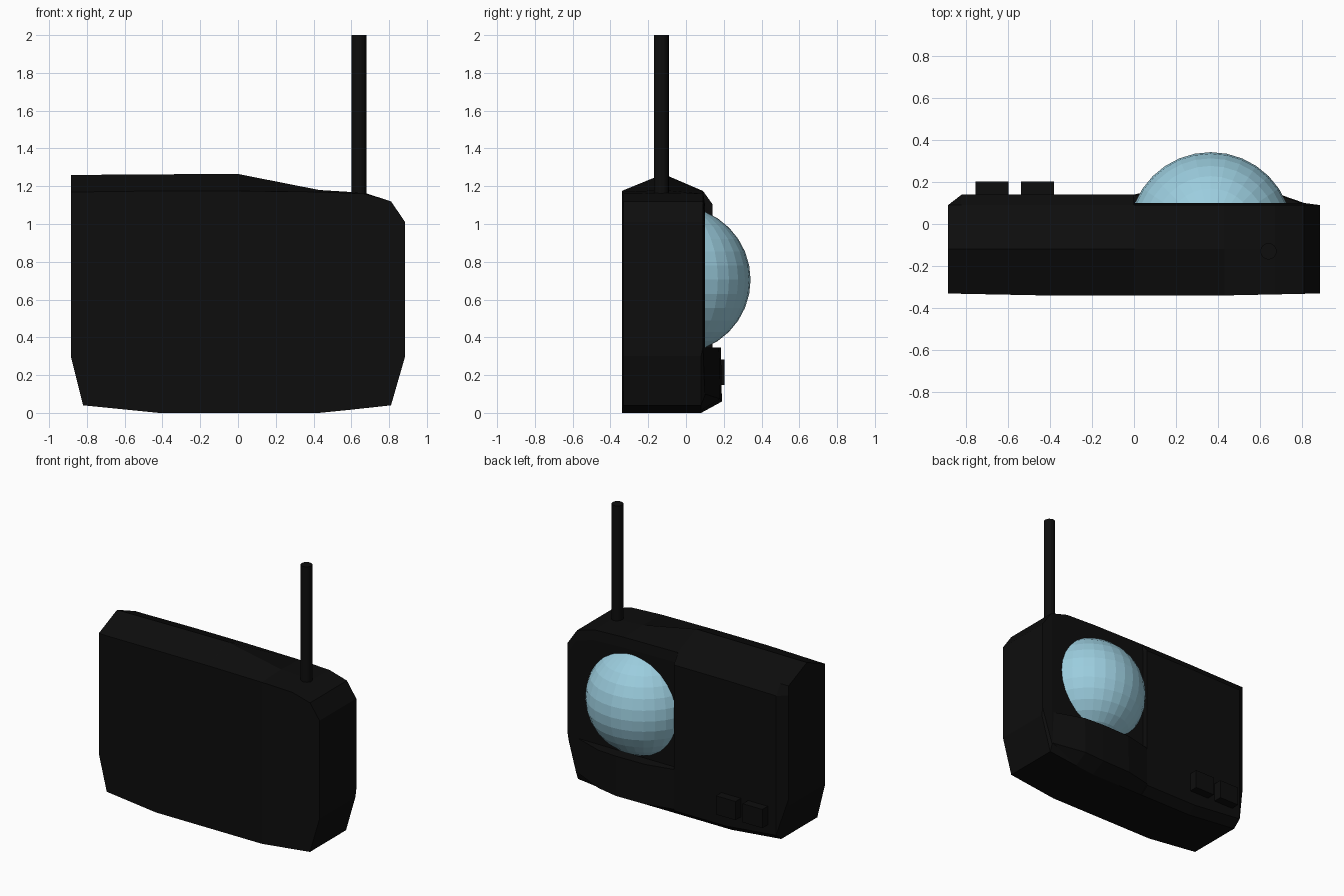
import bpy, bmesh, math
from mathutils import Matrix, Vector

if "Cube" in bpy.data.objects:
    bpy.data.objects.remove(bpy.data.objects["Cube"])


def material(name, rgb):
    m = bpy.data.materials.new(name)
    m.diffuse_color = (*rgb, 1)
    m.use_nodes = True
    m.node_tree.nodes["Principled BSDF"].inputs["Base Color"].default_value = m.diffuse_color
    return m


black = material("black_plastic", (0.004, 0.004, 0.004))
blue = material("blue_glass", (0.33, 0.61, 0.73))


def finish(bm, name, mat):
    bmesh.ops.recalc_face_normals(bm, faces=bm.faces)
    me = bpy.data.meshes.new(name)
    bm.to_mesh(me)
    bm.free()
    me.materials.append(mat)
    ob = bpy.data.objects.new(name, me)
    bpy.context.collection.objects.link(ob)
    return ob


def loft(name, sections, mat):
    """Skin matching (x, [(y, z), ...]) rings and cap both ends."""
    bm = bmesh.new()
    rings = [[bm.verts.new((x, y, z)) for y, z in ring] for x, ring in sections]
    for a, b in zip(rings, rings[1:]):
        n = len(a)
        for i in range(n):
            bm.faces.new((a[i], a[(i + 1) % n], b[(i + 1) % n], b[i]))
    bm.faces.new(rings[0])
    bm.faces.new(rings[-1])
    return finish(bm, name, mat)


def body_ring(front, back, low, top_front, ridge, shoulder, bevel=0.05):
    return [(front, low), (front, top_front), (-0.12, ridge), (min(back, 0.09), shoulder),
            (back, shoulder - 0.07), (back, low + bevel), (min(back, 0.08), low)]


# Main housing, stepped down at x = 0 for the dome bay
loft("body", [
    (-0.885, body_ring(-0.33, 0.09, 0.30, 1.17, 1.26, 1.17)),
    (-0.82, body_ring(-0.332, 0.14, 0.04, 1.17, 1.26, 1.17)),
    (-0.42, body_ring(-0.34, 0.14, 0.00, 1.175, 1.263, 1.175)),
    (0.0, body_ring(-0.34, 0.14, 0.00, 1.175, 1.265, 1.175)),
    (0.004, body_ring(-0.34, 0.10, 0.00, 1.175, 1.264, 1.175)),
    (0.43, body_ring(-0.34, 0.10, 0.00, 1.17, 1.18, 1.17)),
    (0.67, body_ring(-0.335, 0.10, 0.025, 1.16, 1.165, 1.16)),
    (0.81, body_ring(-0.332, 0.10, 0.04, 1.12, 1.12, 1.12)),
    (0.885, body_ring(-0.33, 0.09, 0.30, 1.01, 1.01, 1.01)),
], black)

# Bulging lip below the dome
loft("dome_lip", [
    (x, [(0.05, low), (0.08, low), (y, low + 0.06), (y - 0.005, 0.345), (0.05, 0.345)])
    for x, y, low in [(0.0, 0.14, 0.0), (0.2, 0.185, 0.0), (0.43, 0.19, 0.0),
                      (0.58, 0.18, 0.015), (0.81, 0.10, 0.04)]
], black)

# Faceted dome: the part of a sphere standing clear of the back
bm = bmesh.new()
bmesh.ops.create_uvsphere(bm, u_segments=32, v_segments=16, radius=0.39,
                          matrix=Matrix.Translation((0.365, -0.048, 0.705)))
cut = bmesh.ops.bisect_plane(bm, geom=bm.verts[:] + bm.edges[:] + bm.faces[:],
                             plane_co=Vector((0, 0.095, 0)), plane_no=Vector((0, 1, 0)),
                             clear_inner=True)
finish(bm, "dome", blue)

# Antenna
bm = bmesh.new()
bmesh.ops.create_cone(bm, cap_ends=True, segments=16, radius1=0.039, radius2=0.039,
                      depth=0.9, matrix=Matrix.Translation((0.64, -0.13, 1.55)))
finish(bm, "antenna", black)

# Two push buttons
for i, x in enumerate((-0.675, -0.46)):
    bm = bmesh.new()
    bmesh.ops.create_cube(bm, size=1, matrix=Matrix.Translation((x, 0.165, 0.215))
                          @ Matrix.Diagonal((0.157, 0.075, 0.135, 1)))
    finish(bm, f"button_{i + 1}", black)
